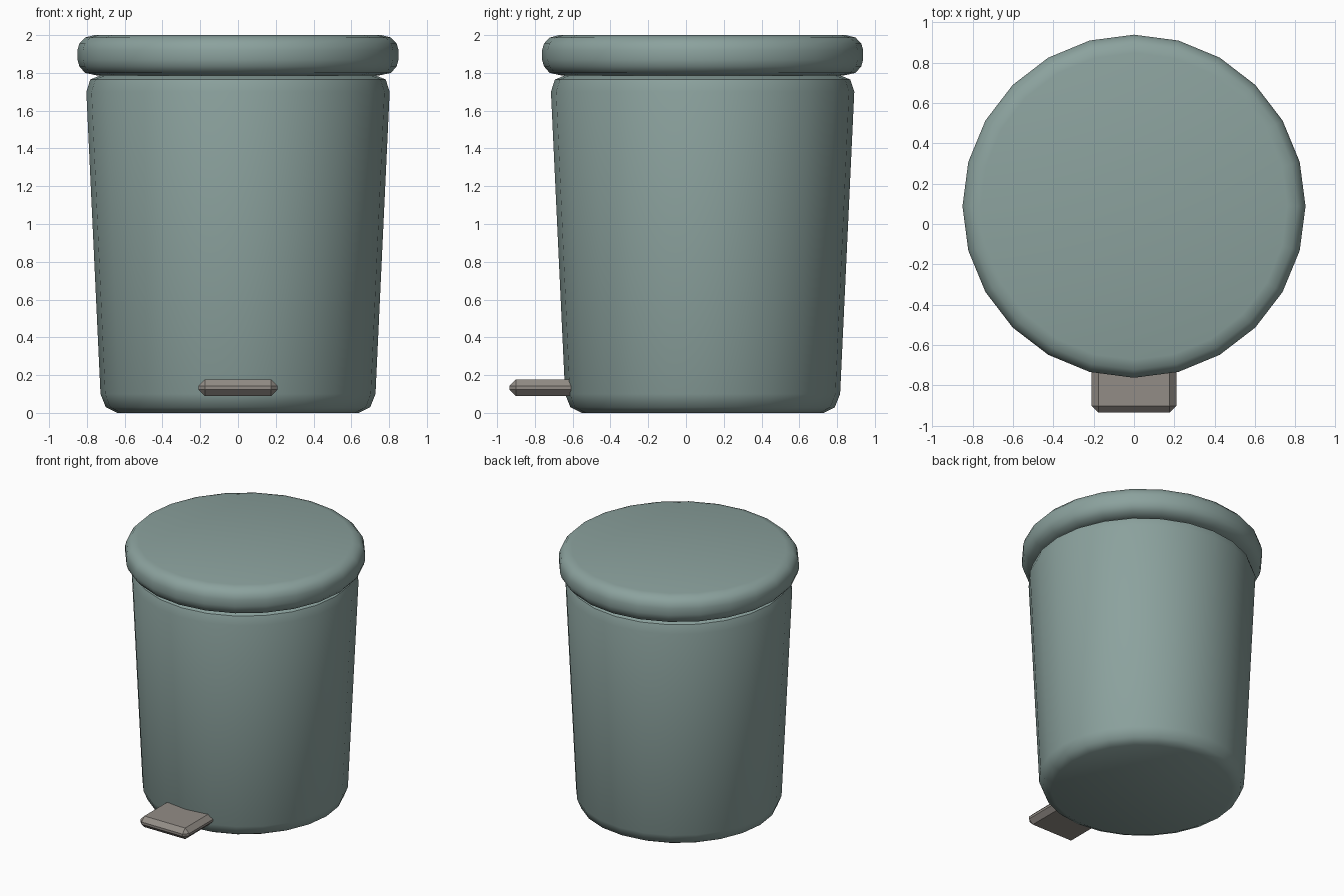
import bpy, bmesh, math

if "Cube" in bpy.data.objects:
    bpy.data.objects.remove(bpy.data.objects["Cube"])

SIDES = 24
CY = 0.088  # centre of the round parts


def material(name, color):
    m = bpy.data.materials.new(name)
    m.diffuse_color = color
    m.use_nodes = True
    m.node_tree.nodes["Principled BSDF"].inputs["Base Color"].default_value = m.diffuse_color
    return m


def finish(name, bm, mat, angle):
    bmesh.ops.recalc_face_normals(bm, faces=bm.faces)
    me = bpy.data.meshes.new(name)
    bm.to_mesh(me)
    bm.free()
    me.materials.append(mat)
    ob = bpy.data.objects.new(name, me)
    bpy.context.collection.objects.link(ob)
    bpy.ops.object.select_all(action='DESELECT')
    ob.select_set(True)
    bpy.context.view_layer.objects.active = ob
    bpy.ops.object.shade_smooth_by_angle(angle=math.radians(angle))
    return ob


def lathe(name, profile, mat):
    """Closed solid of revolution from (radius, height) points."""
    bm = bmesh.new()
    rings = [[bm.verts.new((r * math.cos(2 * math.pi * i / SIDES),
                            CY + r * math.sin(2 * math.pi * i / SIDES), z))
              for i in range(SIDES)] for r, z in profile]
    for a, b in zip(rings, rings[1:]):
        for i in range(SIDES):
            j = (i + 1) % SIDES
            bm.faces.new((a[i], a[j], b[j], b[i]))
    bm.faces.new(rings[0])
    bm.faces.new(rings[-1])
    return finish(name, bm, mat, 50)


green = material("bin_green", (0.26, 0.36, 0.34, 1))
grey = material("pedal_grey", (0.29, 0.265, 0.24, 1))

# Tapered bucket with softened rims
lathe("bin_body", [(0.64, 0.0), (0.70, 0.03), (0.728, 0.10),
                   (0.803, 1.70), (0.782, 1.765), (0.72, 1.79)], green)

# Rounded, slightly overhanging lid
lathe("lid", [(0.75, 1.787), (0.81, 1.80), (0.84, 1.835), (0.85, 1.87),
              (0.85, 1.92), (0.84, 1.955), (0.81, 1.987), (0.76, 2.0)], green)

# Foot pedal: chamfered slab running into the body
bm = bmesh.new()
bmesh.ops.create_cube(bm, size=1)
for v in bm.verts:
    v.co.x *= 0.42
    v.co.y = -0.735 + v.co.y * 0.40
    v.co.z = 0.133 + v.co.z * 0.086
bmesh.ops.bevel(bm, geom=bm.edges[:], offset=0.034, segments=1,
                affect='EDGES', clamp_overlap=True)
finish("foot_pedal", bm, grey, 30)
